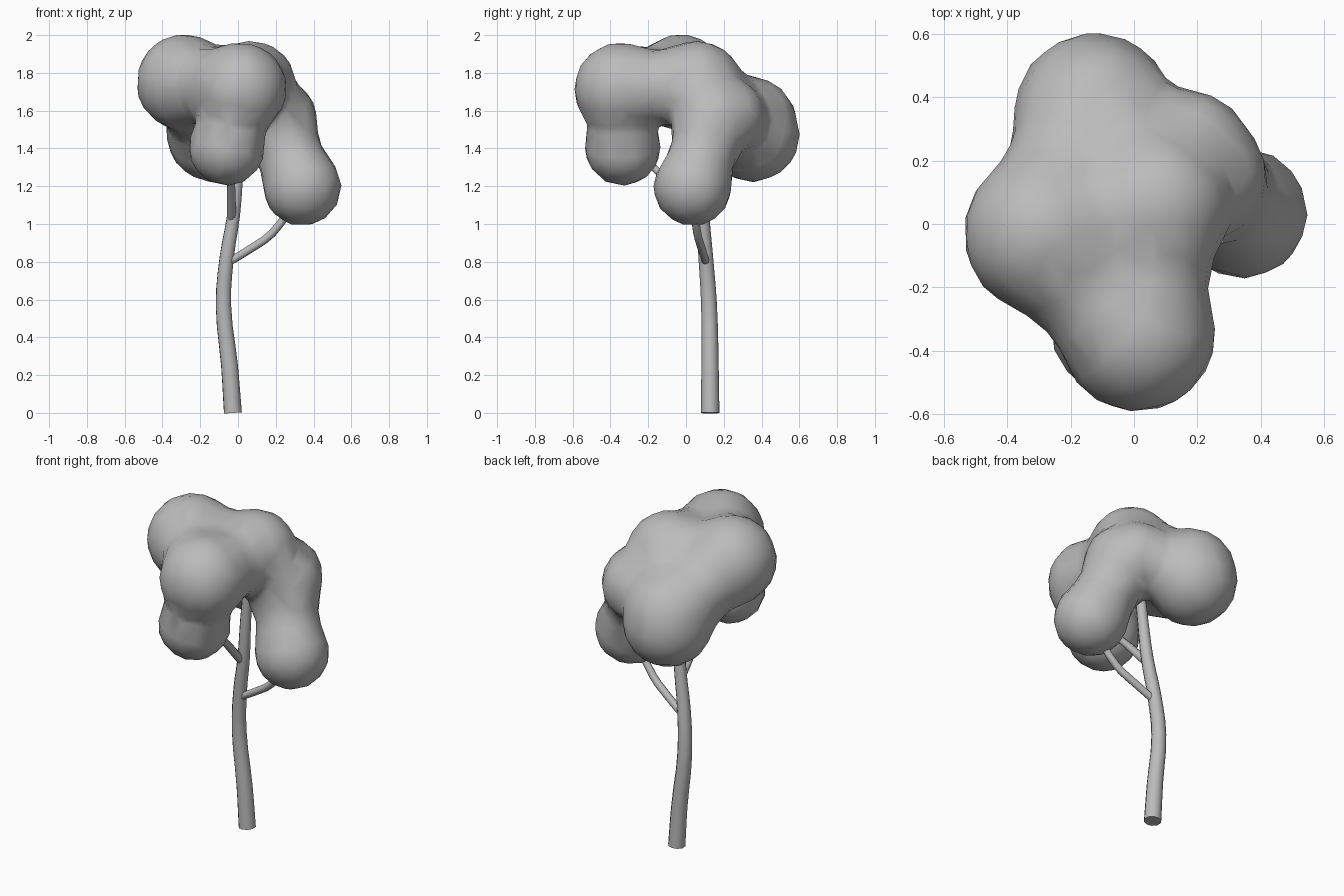
import bpy, bmesh, math
from mathutils import Vector, Matrix

if "Cube" in bpy.data.objects:
    bpy.data.objects.remove(bpy.data.objects["Cube"], do_unlink=True)

# One plain grey for the whole tree
grey = bpy.data.materials.new("plain grey")
grey.use_nodes = True
colour = (0.5, 0.5, 0.5, 1)
grey.diffuse_color = colour
grey.node_tree.nodes["Principled BSDF"].inputs["Base Color"].default_value = colour


def activate(obj):
    bpy.ops.object.select_all(action="DESELECT")
    obj.select_set(True)
    bpy.context.view_layer.objects.active = obj


def limb(name, points):
    """Tapered smooth tube through (x, y, z, radius) points."""
    curve = bpy.data.curves.new(name, "CURVE")
    curve.dimensions = "3D"
    curve.bevel_depth = 1
    curve.bevel_resolution = 3
    curve.resolution_u = 3
    curve.use_fill_caps = True
    spline = curve.splines.new("BEZIER")
    spline.bezier_points.add(len(points) - 1)
    for point, (x, y, z, radius) in zip(spline.bezier_points, points):
        point.co = (x, y, z)
        point.radius = radius
        point.handle_left_type = point.handle_right_type = "AUTO"
    obj = bpy.data.objects.new(name, curve)
    bpy.context.collection.objects.link(obj)
    activate(obj)
    bpy.ops.object.convert(target="MESH")
    obj = bpy.context.object
    obj.data.materials.clear()
    obj.data.materials.append(grey)
    bpy.ops.object.shade_smooth_by_angle(angle=math.radians(65))


# Trunk and branches
limb("trunk", [(-0.027, 0.128, 0, 0.049), (-0.045, 0.127, 0.25, 0.046),
               (-0.077, 0.122, 0.57, 0.042), (-0.06, 0.105, 0.82, 0.039),
               (-0.023, 0.088, 1.05, 0.035), (0, 0.075, 1.3, 0.031), (0.03, 0.07, 1.6, 0.025)])
limb("left_branch", [(-0.045, 0.105, 0.8, 0.021), (0.06, 0.085, 0.865, 0.022),
                     (0.18, 0.06, 0.95, 0.022), (0.3, 0.04, 1.12, 0.02)])
limb("front_branch", [(-0.035, 0.09, 1.02, 0.024), (-0.035, 0, 1.12, 0.023),
                      (-0.04, -0.12, 1.25, 0.021), (-0.06, -0.25, 1.37, 0.018)])

# Leaf lobes: centre and radius
lobes = {
    "front": ((0.012, -0.348, 1.715), 0.25),
    "front_low": ((-0.06, -0.335, 1.405), 0.207),
    "right": ((-0.285, -0.03, 1.75), 0.258),
    "back": ((-0.125, 0.335, 1.525), 0.26),
    "back_low": ((-0.125, 0.35, 1.475), 0.257),
    "core": ((0.07, 0.06, 1.735), 0.24),
    "shoulder": ((0.2, 0.145, 1.55), 0.225),
    "shoulder_back": ((0.17, 0.22, 1.57), 0.205),
    "left_low": ((0.34, 0.035, 1.197), 0.212),
}
links = [("front", "front_low"), ("front", "core"), ("right", "core"), ("right", "front"),
         ("core", "back"), ("core", "shoulder"), ("shoulder", "left_low"),
         ("shoulder_back", "back"), ("right", "back")]

bm = bmesh.new()


def ball(centre, radius):
    bmesh.ops.create_icosphere(bm, subdivisions=3, radius=radius,
                               matrix=Matrix.Translation(centre))


for centre, radius in lobes.values():
    ball(centre, radius)

# Narrower balls bridge neighbouring lobes
for first, second in links:
    (a, ra), (b, rb) = lobes[first], lobes[second]
    for t in (0.25, 0.5, 0.75):
        neck = 0.82 if t == 0.5 else 0.88
        ball(Vector(a).lerp(Vector(b), t), (ra + (rb - ra) * t) * neck)

# Melt the lobes into one soft canopy
mesh = bpy.data.meshes.new("canopy")
bm.to_mesh(mesh)
bm.free()
canopy = bpy.data.objects.new("canopy", mesh)
bpy.context.collection.objects.link(canopy)
mesh.materials.append(grey)
remesh = canopy.modifiers.new("Melt", "REMESH")
remesh.mode = "VOXEL"
remesh.voxel_size = 0.025
soften = canopy.modifiers.new("Soften", "SMOOTH")
soften.factor = 0.5
soften.iterations = 18
reduce = canopy.modifiers.new("Reduce", "DECIMATE")
reduce.ratio = 0.07
activate(canopy)
for modifier in list(canopy.modifiers):
    bpy.ops.object.modifier_apply(modifier=modifier.name)
bpy.ops.object.shade_smooth()
